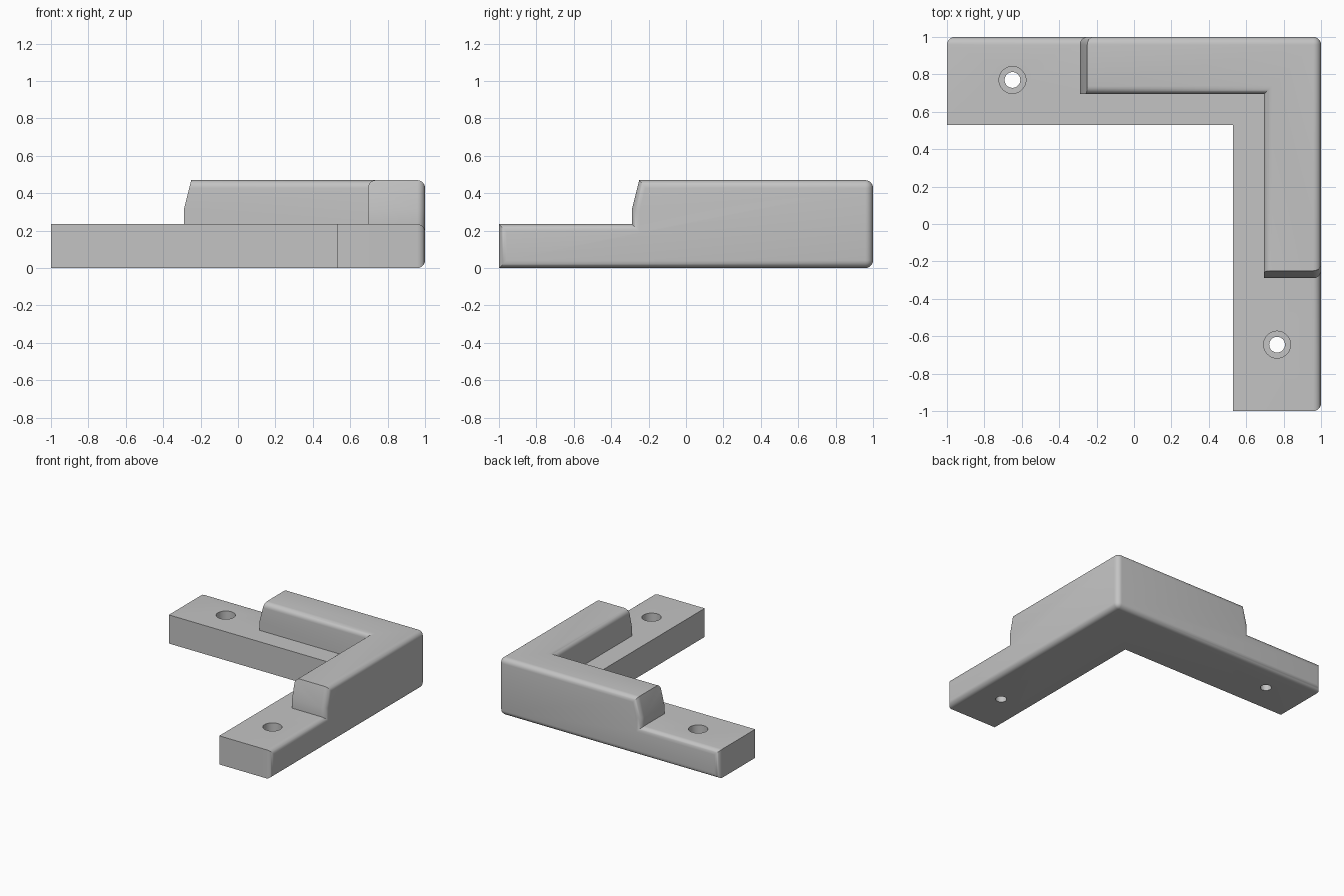
import bpy, bmesh, math
from mathutils import Matrix

if "Cube" in bpy.data.objects:
    bpy.data.objects.remove(bpy.data.objects["Cube"], do_unlink=True)

BASE, TOP = 0.235, 0.47      # heights of the base arms and the raised wall
INNER, WALL = 0.53, 0.695    # inner sides of the base and the wall
ROUND = 0.042

grey = bpy.data.materials.new("plain grey")
grey.use_nodes = True
grey.diffuse_color = (0.55, 0.55, 0.55, 1)
grey.node_tree.nodes["Principled BSDF"].inputs["Base Color"].default_value = grey.diffuse_color


def prism(name, points, vector):
    """Solid made by sweeping a closed outline along a vector."""
    bm = bmesh.new()
    face = bm.faces.new([bm.verts.new(p) for p in points])
    swept = bmesh.ops.extrude_face_region(bm, geom=[face])["geom"]
    bmesh.ops.translate(bm, vec=vector, verts=[v for v in swept if isinstance(v, bmesh.types.BMVert)])
    bmesh.ops.recalc_face_normals(bm, faces=bm.faces)
    return finish(name, bm)


def cylinder(name, x, y, z, radius):
    """Vertical cutter reaching from height z to above the base."""
    bm = bmesh.new()
    bmesh.ops.create_cone(bm, cap_ends=True, segments=40, radius1=radius, radius2=radius,
                          depth=1, matrix=Matrix.Translation((x, y, z + 0.5)))
    return finish(name, bm)


def finish(name, bm):
    mesh = bpy.data.meshes.new(name)
    bm.to_mesh(mesh)
    bm.free()
    mesh.materials.append(grey)
    obj = bpy.data.objects.new(name, mesh)
    bpy.context.collection.objects.link(obj)
    return obj


def cut(obj, cutter):
    """Subtract the cutter, keep the result and delete the cutter."""
    mod = obj.modifiers.new("cut", 'BOOLEAN')
    mod.operation, mod.solver, mod.object = 'DIFFERENCE', 'EXACT', cutter
    graph = bpy.context.evaluated_depsgraph_get()
    mesh = bpy.data.meshes.new_from_object(obj.evaluated_get(graph))
    obj.modifiers.clear()
    obj.data = mesh
    bpy.data.objects.remove(cutter, do_unlink=True)


# L-shaped block at full height
outline = [(-1, 1), (-1, INNER), (INNER, INNER), (INNER, -1), (1, -1), (1, 1)]
bracket = prism("corner_bracket", [(x, y, 0) for x, y in outline], (0, 0, TOP))

# Lower the inner ledge, then both arm ends with their sloped wall ends
ledge = [(-2, -2), (WALL, -2), (WALL, WALL), (-2, WALL)]
cut(bracket, prism("ledge_cutter", [(x, y, BASE) for x, y in ledge], (0, 0, 1)))
end = [(-2, BASE), (-0.29, BASE), (-0.29, 0.31), (-0.21, 0.63), (-2, 0.63)]
cut(bracket, prism("front_end_cutter", [(0, a, z) for a, z in end], (2, 0, 0)))
cut(bracket, prism("left_end_cutter", [(a, 0, z) for a, z in end], (0, 2, 0)))

# Round the outline of both outer sides and the inner top edge of the wall
bm = bmesh.new()
bm.from_mesh(bracket.data)
bmesh.ops.remove_doubles(bm, verts=bm.verts, dist=0.0005)
bmesh.ops.dissolve_limit(bm, angle_limit=0.01, verts=bm.verts, edges=bm.edges)


def lies_on(edge, axis, value):
    return all(abs(v.co[axis] - value) < 0.002 for v in edge.verts)


rounded = [e for e in bm.edges if lies_on(e, 0, 1) or lies_on(e, 1, 1)
           or (lies_on(e, 2, TOP) and (lies_on(e, 0, WALL) or lies_on(e, 1, WALL)))]
bmesh.ops.bevel(bm, geom=rounded, offset=ROUND, offset_type='OFFSET', segments=6,
                profile=0.5, affect='EDGES', clamp_overlap=False)
bm.to_mesh(bracket.data)
bm.free()

# Stepped screw holes
for x, y in [(-0.65, 0.77), (0.765, -0.645)]:
    cut(bracket, cylinder("hole_cutter", x, y, -0.3, 0.042))
    cut(bracket, cylinder("recess_cutter", x, y, 0.11, 0.072))

bpy.ops.object.select_all(action='DESELECT')
bpy.context.view_layer.objects.active = bracket
bracket.select_set(True)
bpy.ops.object.shade_smooth_by_angle(angle=math.radians(32))
